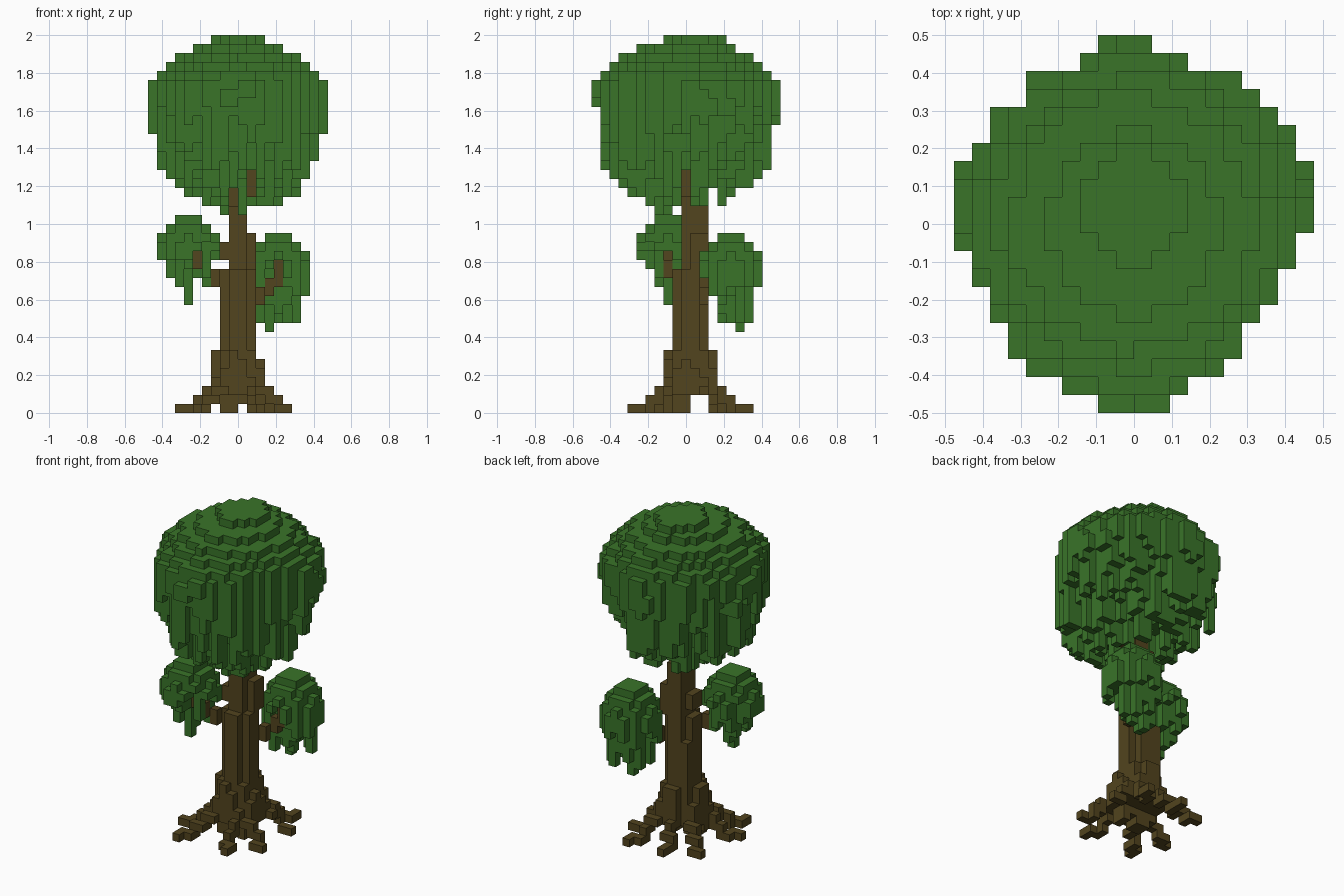
import bpy, bmesh, math, random

cube = bpy.data.objects.get("Cube")
if cube:
    bpy.data.objects.remove(cube, do_unlink=True)

random.seed(11)
S = 2 / 42        # voxel edge
HALF_ROWS = 10.5  # rows run from y = -0.5


def material(name, rgb):
    mat = bpy.data.materials.new(name)
    mat.use_nodes = True
    mat.diffuse_color = (*rgb, 1)
    mat.node_tree.nodes["Principled BSDF"].inputs["Base Color"].default_value = (*rgb, 1)
    return mat


leaf = material("leaf green", (0.041, 0.174, 0.022))
bark = material("bark brown", (0.084, 0.058, 0.013))


def voxel_object(name, cells, mat):
    """Skin a set of grid cells with only its exposed faces."""
    bm = bmesh.new()
    verts = {}

    def vert(p):
        if p not in verts:
            verts[p] = bm.verts.new((p[0] * S, (p[1] - HALF_ROWS) * S, p[2] * S))
        return verts[p]

    for cell in sorted(cells):
        for axis in range(3):
            for side in (0, 1):
                near = list(cell)
                near[axis] += 2 * side - 1
                if tuple(near) in cells:
                    continue
                corners = []
                for du, dv in ((0, 0), (1, 0), (1, 1), (0, 1)):
                    p = list(cell)
                    p[axis] += side
                    p[(axis + 1) % 3] += du
                    p[(axis + 2) % 3] += dv
                    corners.append(vert(tuple(p)))
                bm.faces.new(corners if side else corners[::-1])
    mesh = bpy.data.meshes.new(name)
    bm.to_mesh(mesh)
    bm.free()
    mesh.materials.append(mat)
    obj = bpy.data.objects.new(name, mesh)
    bpy.context.collection.objects.link(obj)
    return obj


def column(cells, x, y, low, high):
    cells.update((x, y, z) for z in range(low, high))


def radius(x, y, cx, cy, stretch=1):
    return math.hypot((x + 0.5 - cx) * stretch, y + 0.5 - cy)


def stepped_top(r, top, steps):
    """Drop one layer for each ring radius exceeded."""
    return top - sum(r > s for s in steps)


# Main canopy: stepped dome with an off-centre crest, shaggy strands below
left_reach = [2, 4, 6, 7, 7, 8, 8, 9, 9, 10, 10, 10, 10, 10, 9, 8, 8, 6, 6, 3, 2]
right_reach = [2, 3, 5, 6, 6, 7, 8, 8, 9, 9, 10, 10, 10, 10, 9, 9, 8, 7, 6, 3, 1]
rings = (5, 7.1, 8.15, 9.15, 10.05, 10.2, 10.35)
canopy = set()
for y, (a, b) in enumerate(zip(left_reach, right_reach)):
    for x in range(-a, b):
        r = radius(x, y, 0, HALF_ROWS, 1.05)
        top = stepped_top(r + random.uniform(-0.15, 0.15), 41, rings)
        if radius(x, y, 0, 11.5, 1.05) < 3.3:
            top += 1
        low = round(35 - 10 * math.sqrt(max(0, 1 - (r / 10.5) ** 2)))
        low += random.randint(-1, 3) if r > 9.4 else random.randint(-3, 3)
        if r < 2.4 or (x == 1 and y < 10) or (y == 10 and x > 1):
            low = max(low, 27)  # clearing around the trunk
        column(canopy, x, y, min(low, top - 2), top)
voxel_object("canopy", canopy, leaf)


# Side crowns: small domes with strands, opened where the branch enters
def crown(name, cx, cy, top, rim, branch_columns, branch_row, branch_top):
    cells = set()
    for x in range(math.floor(cx) - 3, math.floor(cx) + 4):
        for y in range(math.floor(cy) - 3, math.floor(cy) + 4):
            r = radius(x, y, cx, cy)
            if r < 3.3:
                high = stepped_top(r, top, (1.5, 2.5, 3.1))
                low = rim - round(3.2 - r) + random.randint(-2, 2)
                if r > 2.6:
                    low = max(low, rim)
                if x in branch_columns and y <= branch_row:
                    low = branch_top
                column(cells, x, y, min(low, high - 1), high)
    voxel_object(name, cells, leaf)


crown("right_crown", -5.5, 8.5, 22, 17, (-5,), 8, 18)
crown("left_crown", 4.5, 15.5, 20, 13, (3, 4), 13, 17)

# Trunk: bole with notched corners of different heights, narrowing upward
trunk = set()
for x in range(-2, 2):
    for y in range(9, 13):
        corner = radius(x, y, 0, 11) > 2
        tall_corner = x < 0 and y > 11
        column(trunk, x, y, 0, (13 if tall_corner else 7) if corner else 16)
for xs, ys, low, high in (
    (range(-1, 1), range(10, 13), 16, 23),
    (range(1, 2), range(11, 13), 16, 20),
    (range(-2, -1), range(10, 12), 17, 19),
    (range(0, 1), range(10, 12), 23, 29),
    (range(1, 2), range(10, 11), 24, 29),
    (range(-1, 0), range(11, 12), 23, 29),
):
    for x in xs:
        for y in ys:
            column(trunk, x, y, low, high)

# Flared collar around the foot of the trunk
for x in range(-3, 3):
    for y in range(8, 14):
        if 2.2 < radius(x, y, 0, 11) < 2.9:
            column(trunk, x, y, random.choice((1, 2)), random.choice((3, 4, 6, 7)))

# Branches carrying the side crowns
for x, y, low, high in (
    (-3, 9, 14, 16), (-4, 9, 15, 16), (-4, 8, 15, 17), (-5, 8, 16, 18), (-5, 8, 17, 20),
    (2, 12, 12, 14), (2, 13, 13, 14), (3, 13, 13, 15), (4, 13, 14, 17), (4, 14, 16, 18),
):
    column(trunk, x, y, low, high)

# Roots: unbroken stepped arms running out to their tips
tips = ((-5, 4), (-7, 8), (2, 4), (5, 7), (5, 13), (3, 17), (-2, 17), (-6, 15))
for tx, ty in tips:
    sx, sy = (tx + 0.5) * 0.3, 11 + (ty - 10.5) * 0.3
    px, py, pz = math.floor(sx), math.floor(sy), 4
    for i in range(21):
        t = i / 20
        x = math.floor(sx + (tx + 0.5 - sx) * t)
        y = math.floor(sy + (ty + 0.5 - sy) * t)
        z = round(4 * (1 - t) ** 2.2)
        if px != x and py != y:
            trunk.add((px, y, pz))
        column(trunk, x, y, z, pz + 1)
        px, py, pz = x, y, z

# Hollow left between the roots under the trunk
trunk = {c for c in trunk
         if not (c[2] < 2 and c[1] in (11, 12)) and not (c[2] == 0 and c[0] == 0)}
voxel_object("trunk_and_roots", trunk, bark)
